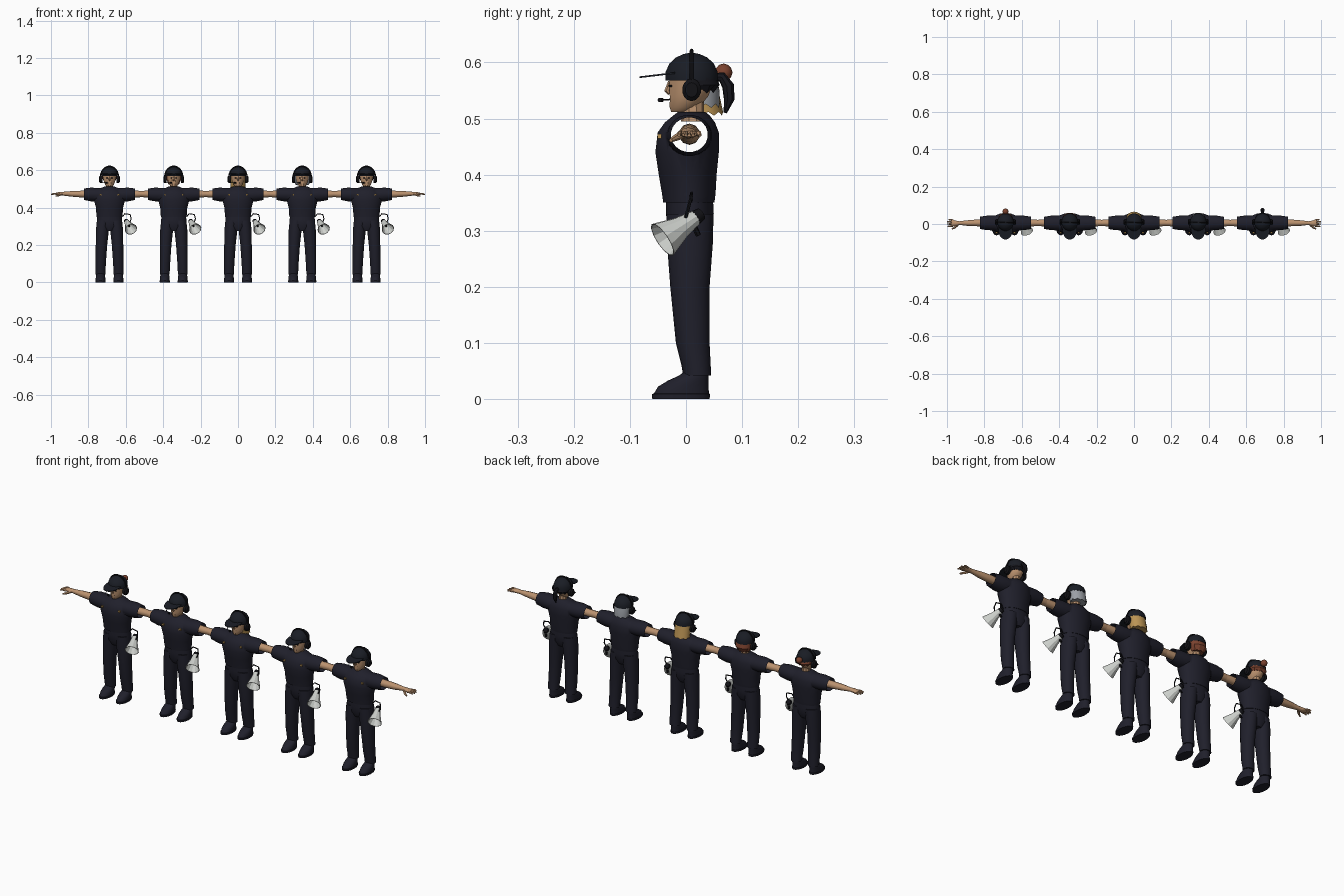
import bpy, bmesh, math
from mathutils import Vector, Matrix

default_cube = bpy.data.objects.get("Cube")
if default_cube:
    bpy.data.objects.remove(default_cube, do_unlink=True)


def material(name, *rgb):
    mat = bpy.data.materials.new(name)
    mat.use_nodes = True
    mat.diffuse_color = (*rgb, 1)
    bsdf = mat.node_tree.nodes["Principled BSDF"]
    bsdf.inputs["Base Color"].default_value = (*rgb, 1)
    bsdf.inputs["Roughness"].default_value = 0.8
    return mat


navy = material("navy cloth", .014, .014, .024)
cap_cloth = material("cap cloth", .010, .012, .018)
black = material("black plastic", .006, .006, .008)
skin = material("skin", .50, .29, .16)
shell = material("pale grey shell", .62, .64, .61)
black_hair = material("black hair", .008, .008, .012)
grey_hair = material("grey hair", .33, .35, .38)
blonde_hair = material("blonde hair", .50, .30, .09)
red_hair = material("auburn hair", .20, .055, .028)

COLUMNS = [-.687, -.3435, 0, .3435, .687]


# ---- helpers ----
def loft(bm, rings, sides=16, axis="Z", caps=True):
    """Skin elliptical rings (position, centre a, centre b, radius a, radius b)."""
    loops = []
    for t, a, b, ra, rb in rings:
        loop = []
        for i in range(sides):
            ang = math.tau * (i + .5) / sides
            p, q = a + ra * math.cos(ang), b + rb * math.sin(ang)
            loop.append(bm.verts.new((p, q, t) if axis == "Z" else (t, p, q)))
        loops.append(loop)
    for low, high in zip(loops, loops[1:]):
        for i in range(sides):
            j = (i + 1) % sides
            bm.faces.new((low[i], low[j], high[j], high[i]))
    if caps:
        bm.faces.new(loops[0][::-1])
        bm.faces.new(loops[-1])
    return loops


def rod(bm, points, radii, sides=8):
    """Sweep a round section along a short path."""
    pts = [Vector(p) for p in points]
    loops = []
    for k, p in enumerate(pts):
        along = pts[min(k + 1, len(pts) - 1)] - pts[max(k - 1, 0)]
        u = along.orthogonal().normalized()
        if loops:
            u = (last_u - along * last_u.dot(along) / along.length_squared).normalized()
        last_u = u
        v = along.normalized().cross(u)
        r = radii[k] if isinstance(radii, (list, tuple)) else radii
        loops.append([bm.verts.new(p + r * (u * math.cos(math.tau * i / sides)
                      + v * math.sin(math.tau * i / sides))) for i in range(sides)])
    for low, high in zip(loops, loops[1:]):
        for i in range(sides):
            j = (i + 1) % sides
            bm.faces.new((low[i], low[j], high[j], high[i]))
    bm.faces.new(loops[0][::-1])
    bm.faces.new(loops[-1])


def mirror(bm):
    copy = bmesh.ops.duplicate(bm, geom=bm.verts[:] + bm.edges[:] + bm.faces[:])["geom"]
    for v in copy:
        if isinstance(v, bmesh.types.BMVert):
            v.co.x = -v.co.x


def finish(bm, name, mat, angle=40):
    bmesh.ops.recalc_face_normals(bm, faces=bm.faces[:])
    mesh = bpy.data.meshes.new(name)
    bm.to_mesh(mesh)
    bm.free()
    mesh.materials.append(mat)
    mesh.shade_smooth()
    mesh.set_sharp_from_angle(angle=math.radians(angle))
    return mesh


def place(mesh, columns=COLUMNS):
    for x in columns:
        obj = bpy.data.objects.new(mesh.name, mesh)
        obj.location.x = x
        bpy.context.collection.objects.link(obj)


# ---- shirt: torso joined to a sleeve tube, hollow at the cuffs ----
bm = bmesh.new()
loft(bm, [(.350, 0, .005, .069, .046), (.365, 0, .005, .071, .048), (.40, 0, .003, .073, .052),
          (.44, 0, .002, .084, .057), (.475, 0, .004, .082, .055), (.493, 0, .007, .066, .045),
          (.506, 0, .010, .042, .032), (.512, 0, .010, .028, .024)], 24)
torso = bpy.data.objects.new("torso_helper", finish(bm, "torso_helper", navy))
bm = bmesh.new()
half = [(.137, .006, .471, .033, .031), (.10, .006, .470, .039, .037), (.06, .006, .469, .041, .036)]
loft(bm, [(-t, *rest) for t, *rest in half] + half[::-1], 20, "X")
sleeves = bpy.data.objects.new("sleeve_helper", finish(bm, "sleeve_helper", navy))
for helper in (torso, sleeves):
    helper.hide_render = True
    bpy.context.collection.objects.link(helper)
union = torso.modifiers.new("join sleeves", "BOOLEAN")
union.operation = "UNION"
union.solver = "EXACT"
union.object = sleeves
graph = bpy.context.evaluated_depsgraph_get()
bm = bmesh.new()
bm.from_mesh(torso.evaluated_get(graph).to_mesh())
bmesh.ops.delete(bm, geom=[f for f in bm.faces if abs(f.calc_center_median().x) > .1365],
                 context="FACES")
for helper in (torso, sleeves):
    bpy.data.objects.remove(helper, do_unlink=True)
place(finish(bm, "shirt", navy))

# ---- trousers ----
bm = bmesh.new()
loft(bm, [(.042, .048, .020, .027, .025), (.06, .048, .018, .027, .026), (.10, .047, .012, .028, .030),
          (.20, .043, .007, .031, .035), (.28, .038, .007, .035, .041), (.33, .033, .007, .035, .042)], 18)
mirror(bm)
loft(bm, [(.275, 0, .007, .030, .030), (.30, 0, .007, .068, .041), (.33, 0, .007, .069, .043),
          (.368, 0, .006, .064, .042)], 20)
place(finish(bm, "trousers", navy))

# ---- shoes ----
bm = bmesh.new()
loft(bm, [(0, .048, -.009, .027, .051), (.009, .048, -.009, .028, .052), (.010, .048, -.008, .026, .049),
          (.022, .048, -.005, .026, .045), (.033, .048, .004, .025, .036),
          (.042, .048, .014, .023, .026), (.050, .048, .018, .020, .020)], 18)
mirror(bm)
place(finish(bm, "shoes", navy))

# ---- arms with hands ----
bm = bmesh.new()
loft(bm, [(.085, .006, .472, .019, .019), (.15, .006, .472, .019, .018), (.20, .005, .473, .016, .015),
          (.248, .005, .474, .010, .010), (.262, .004, .474, .014, .010),
          (.284, .005, .473, .019, .007), (.290, .005, .473, .017, .005)], 10, "X")
for k in range(4):
    y = -.010 + .010 * k
    tip = .310 + .003 * (k in (1, 2)) - .006 * (k == 3)
    rod(bm, [(.280, y, .473), (.298, y * 1.15, .474), (tip, y * 1.25, .470)], [.005, .0045, .003], 6)
rod(bm, [(.256, -.004, .472), (.270, -.018, .466), (.286, -.027, .461)], [.007, .006, .0035], 6)
mirror(bm)
place(finish(bm, "arms", skin, 50))

# ---- head, neck and nose ----
bm = bmesh.new()
loft(bm, [(.495, 0, .012, .021, .021), (.53, 0, .012, .019, .020)], 10)
loft(bm, [(.512, 0, -.010, .013, .017), (.520, 0, -.004, .023, .026), (.538, 0, .005, .031, .035),
          (.555, 0, .008, .035, .039), (.585, 0, .010, .037, .041)], 12)
rod(bm, [(0, -.029, .566), (0, -.034, .549), (0, -.029, .545)], [.003, .005, .004], 6)
place(finish(bm, "head", skin, 30))

bm = bmesh.new()
loft(bm, [(.556, .013, -.027, .005, .005), (.560, .013, -.027, .005, .005)], 8)
mirror(bm)
place(finish(bm, "eyes", black))

# ---- cap with a thin brim ----
bm = bmesh.new()
loft(bm, [(.568, 0, .010, .044, .047), (.583, 0, .010, .044, .047), (.598, 0, .010, .038, .040),
          (.609, 0, .010, .026, .028), (.615, 0, .010, .013, .014), (.617, 0, .010, .004, .004)], 20)
place(finish(bm, "cap", cap_cloth))
bm = bmesh.new()
outline = []
for i in range(13):
    ang = math.pi * i / 12
    y = -.020 - .063 * math.sin(ang) ** .8
    outline.append(bm.verts.new((.039 * math.cos(ang), y, .582 + .12 * y)))
brim = bm.faces.new(outline)
top = bmesh.ops.extrude_face_region(bm, geom=[brim])["geom"]
bmesh.ops.translate(bm, vec=(0, 0, .003), verts=[v for v in top if isinstance(v, bmesh.types.BMVert)])
place(finish(bm, "cap_brim", cap_cloth))

# ---- headset: band, ear cups and microphone ----
bm = bmesh.new()
loft(bm, [(.038, .010, .551, .017, .020), (.050, .010, .551, .017, .020),
          (.056, .010, .551, .011, .013)], 14, "X")
mirror(bm)
rod(bm, [(.049 * math.cos(math.pi * i / 16), .010, .560 + .061 * math.sin(math.pi * i / 16))
         for i in range(17)], .0035, 6)
rod(bm, [(-.049, 0, .543), (-.042, -.028, .534), (-.018, -.043, .533)], .0015, 6)
rod(bm, [(-.020, -.043, .533), (-.011, -.047, .533)], .004, 8)
place(finish(bm, "headset", black))


# ---- hair: (column, name, colour, hem height, hem depth, hem centre) ----
STYLES = [(0, "short_hair_with_bun", red_hair, .545, .026, .024),
          (1, "cropped_hair", red_hair, .522, .022, .025),
          (2, "long_blonde_hair", blonde_hair, .505, .032, .034),
          (3, "grey_bob", grey_hair, .519, .030, .030),
          (4, "short_hair_with_ponytail", black_hair, .545, .026, .024)]
for column, name, colour, hem, depth, centre in STYLES:
    bm = bmesh.new()
    loops = loft(bm, [(hem, 0, centre, depth * 1.25, depth), ((hem + .575) / 2, 0, .026, .040, .034),
                      (.575, 0, .018, .041, .036)], 18)
    for v in loops[0][::2]:
        v.co.z += .007
    if column == 0:
        bmesh.ops.create_icosphere(bm, subdivisions=2, radius=.016,
                                   matrix=Matrix.Translation((0, .067, .582)))
    if column == 4:
        rod(bm, [(0, .045, .574), (0, .064, .574), (0, .075, .558), (0, .077, .535), (0, .070, .510)],
            [.007, .009, .011, .010, .003], 8)
    place(finish(bm, name, colour, 30), [COLUMNS[column]])

# ---- megaphone hung at the left hip ----
rear, bell = Vector((.092, .018, .324)), Vector((.115, -.042, .284))
aim = Matrix.Translation(rear) @ (bell - rear).to_track_quat("Z", "Y").to_matrix().to_4x4()
length = (bell - rear).length
bm = bmesh.new()
loft(bm, [(0, 0, 0, .013, .013), (length * .45, 0, 0, .020, .020), (length, 0, 0, .034, .034),
          (length, 0, 0, .032, .032), (length * .3, 0, 0, .010, .010)], 12)
bm.transform(aim)
place(finish(bm, "megaphone_horn", shell, 25))
bm = bmesh.new()
loft(bm, [(-.012, 0, 0, .011, .011), (.002, 0, 0, .014, .014)], 12)
loft(bm, [(length * .28, 0, 0, .006, .006), (length * .6, 0, 0, .005, .005)], 8)
bm.transform(aim)
rod(bm, [(.070, .008, .352), (.082, .010, .367), (.110, .010, .363), (.116, .004, .340),
         (.108, -.002, .318)], .003, 6)
rod(bm, [(.098, .010, .318), (.090, .022, .292)], .005, 6)
place(finish(bm, "megaphone_grip", black))

# ---- small chest badges ----
bm = bmesh.new()
for x in (-.048, .048):
    bmesh.ops.create_cube(bm, size=1, matrix=Matrix.Translation((x, -.047, .468))
                          @ Matrix.Diagonal((.010, .007, .008, 1)))
place(finish(bm, "chest_badges", blonde_hair))
